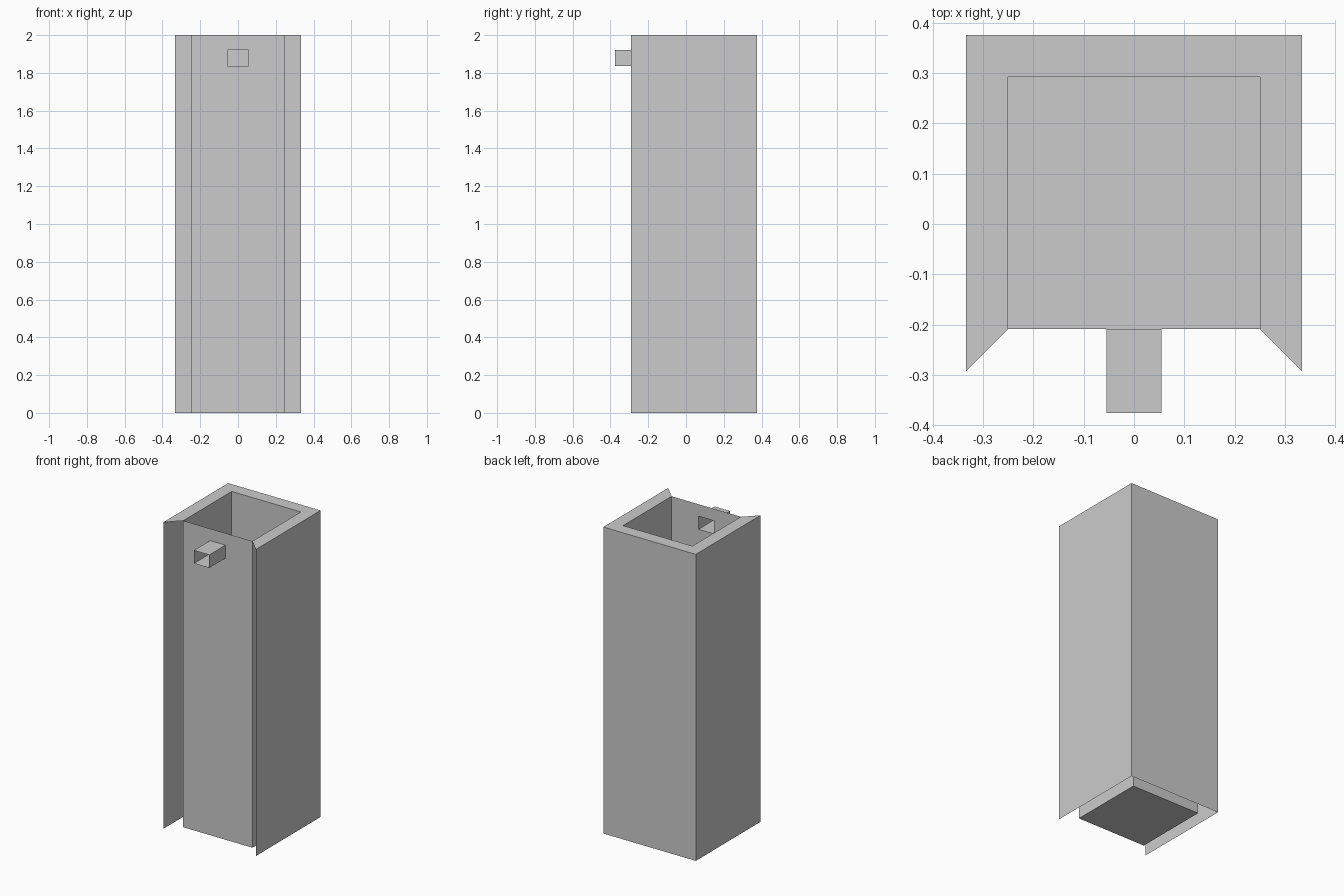
import bpy, bmesh

if "Cube" in bpy.data.objects:
    bpy.data.objects.remove(bpy.data.objects["Cube"])

U = 1 / 12              # wall thickness
HX, HEIGHT = 0.25, 2.0  # half width of the inner shaft, overall height
Y0, Y1 = -2.5 * U, 3.5 * U   # front and back of the inner shaft
SX, SZ0, SZ1 = 0.055, 1.837, 1.922   # spout half width, bottom, top


def u_profile(offset, z):
    """Three-sided outline: front left, back left, back right, front right."""
    x, a, b = HX + offset, Y0 - offset, Y1 + offset
    return [(-x, a, z), (-x, b, z), (x, b, z), (x, a, z)]


def front_rect(x, z0, z1, y):
    return [(-x, y, z0), (x, y, z0), (x, y, z1), (-x, y, z1)]


def loft(name, loops, closed, cap=None):
    """Skin a chain of loops with quads; optionally cap one loop."""
    bm = bmesh.new()
    rings = [[bm.verts.new(p) for p in loop] for loop in loops]
    for a, b in zip(rings, rings[1:]):
        n = len(a)
        for i in range(n if closed else n - 1):
            j = (i + 1) % n
            bm.faces.new((a[i], a[j], b[j], b[i]))
    if cap is not None:
        bm.faces.new(rings[cap])
    bmesh.ops.recalc_face_normals(bm, faces=bm.faces)
    mesh = bpy.data.meshes.new(name)
    bm.to_mesh(mesh)
    bm.free()
    obj = bpy.data.objects.new(name, mesh)
    bpy.context.collection.objects.link(obj)
    return obj


# Outer walls, mitred top rim, inner walls and shaft floor (open at the front)
loft("shaft_walls", [u_profile(U, 0), u_profile(U, HEIGHT),
                     u_profile(0, HEIGHT), u_profile(0, 0)], False, cap=3)

# Front panel with a rectangular opening, continuing into an open-ended spout
loft("front_panel_and_spout", [front_rect(HX, 0, HEIGHT, Y0),
                               front_rect(SX, SZ0, SZ1, Y0),
                               front_rect(SX, SZ0, SZ1, -4.5 * U)], True)
